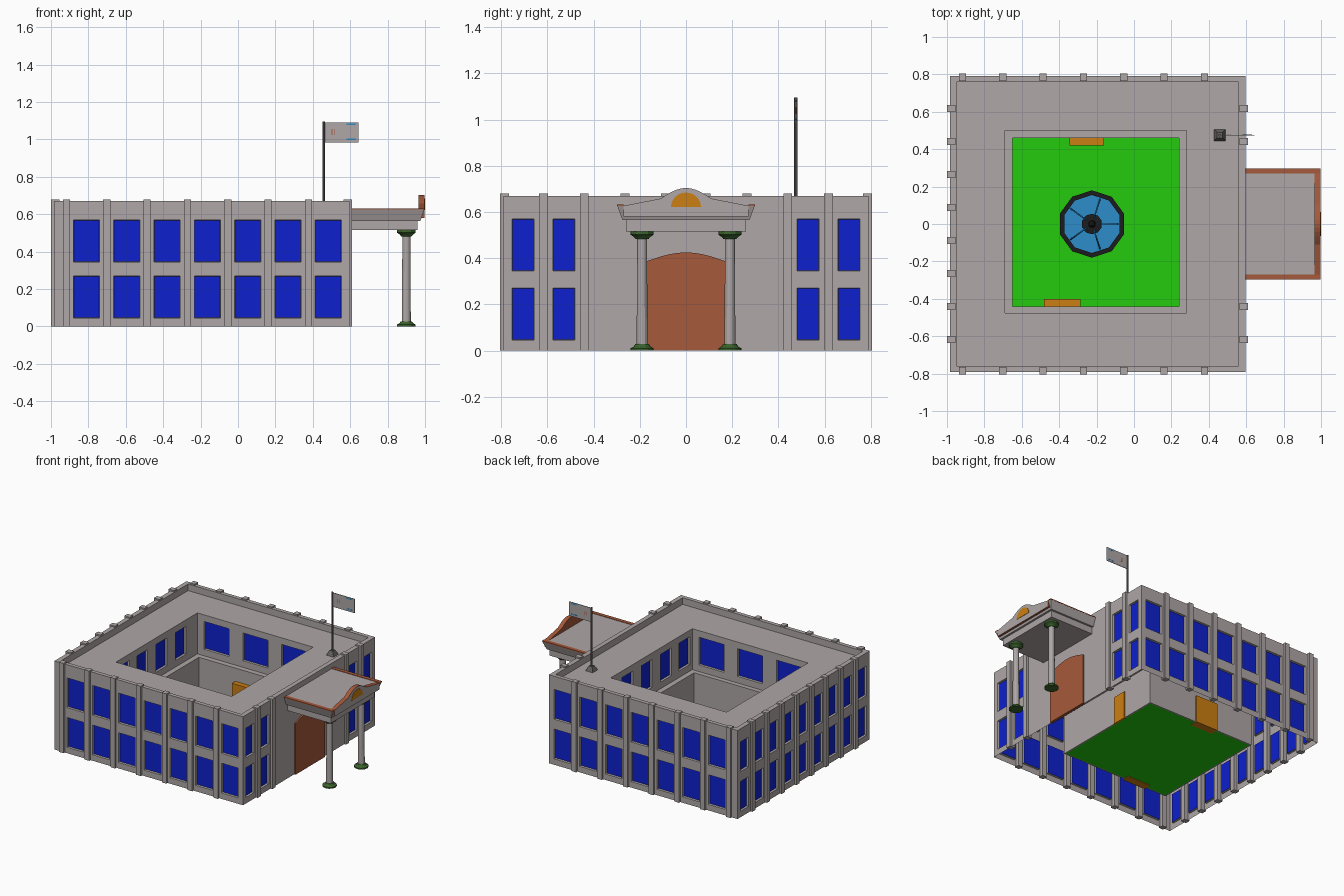
import bpy, bmesh, math

if "Cube" in bpy.data.objects:
    bpy.data.objects.remove(bpy.data.objects["Cube"])


def material(name, r, g, b):
    m = bpy.data.materials.new(name)
    m.diffuse_color = (r, g, b, 1)
    m.use_nodes = True
    m.node_tree.nodes["Principled BSDF"].inputs["Base Color"].default_value = m.diffuse_color
    return m


STONE = material("stone grey", .43, .385, .385)
GLASS = material("window blue", .004, .015, .62)
GRASS = material("grass green", .017, .6, .004)
BROWN = material("terracotta", .38, .1, .043)
ORANGE = material("door orange", .6, .21, .006)
BRONZE = material("bronze green", .045, .13, .026)
WATER = material("water blue", .026, .27, .6)
DARK = material("dark iron", .012, .012, .013)
STEEL = material("pole grey", .14, .13, .13)


def finish(name, bm, *mats, recalc=True):
    if recalc:
        bmesh.ops.recalc_face_normals(bm, faces=bm.faces)
    me = bpy.data.meshes.new(name)
    bm.to_mesh(me)
    bm.free()
    for m in mats:
        me.materials.append(m)
    ob = bpy.data.objects.new(name, me)
    bpy.context.collection.objects.link(ob)
    return ob


def frustum(name, a, z0, b, z1, mat):
    """Block between rectangle a at z0 and rectangle b at z1 (x0, x1, y0, y1)."""
    bm = bmesh.new()
    lo, hi = ([bm.verts.new((r[i], r[j], z)) for i, j in ((0, 2), (1, 2), (1, 3), (0, 3))]
              for r, z in ((a, z0), (b, z1)))
    bm.faces.new(lo)
    bm.faces.new(hi)
    for i in range(4):
        j = (i + 1) % 4
        bm.faces.new((lo[i], lo[j], hi[j], hi[i]))
    return finish(name, bm, mat)


def box(name, x0, x1, y0, y1, z0, z1, mat=STONE):
    return frustum(name, (x0, x1, y0, y1), z0, (x0, x1, y0, y1), z1, mat)


def ring(name, o, i, z0, z1, mat=STONE):
    """Rectangular frame between outer and inner rectangles."""
    box(name + "_front", o[0], o[1], o[2], i[2], z0, z1, mat)
    box(name + "_back", o[0], o[1], i[3], o[3], z0, z1, mat)
    box(name + "_left", o[0], i[0], i[2], i[3], z0, z1, mat)
    box(name + "_right", i[1], o[1], i[2], i[3], z0, z1, mat)


def prism(name, pts, x0, x1, front, rest):
    """Profile in y, z extruded along x; the +x face gets its own colour."""
    bm = bmesh.new()
    f = bm.faces.new([bm.verts.new((x0, y, z)) for y, z in pts])
    ext = bmesh.ops.extrude_face_region(bm, geom=[f])["geom"]
    bmesh.ops.translate(bm, vec=(x1 - x0, 0, 0),
                        verts=[v for v in ext if isinstance(v, bmesh.types.BMVert)])
    bmesh.ops.recalc_face_normals(bm, faces=bm.faces)
    for f in bm.faces:
        f.material_index = 0 if f.normal.x > .9 else 1
    return finish(name, bm, front, rest)


def lathe(name, prof, cx, cy, n, mat, turn=0.0):
    """Spin an (r, z) profile round a vertical axis."""
    bm = bmesh.new()
    rows = [[bm.verts.new((cx + r * math.cos(turn + 2 * math.pi * k / n),
                           cy + r * math.sin(turn + 2 * math.pi * k / n), z))
             for k in range(n)] for r, z in prof]
    for p, q in zip(rows, rows[1:]):
        for k in range(n):
            j = (k + 1) % n
            bm.faces.new((p[k], p[j], q[j], q[k]))
    bm.faces.new(rows[0])
    bm.faces.new(rows[-1])
    return finish(name, bm, mat)


def wall(name, axis, c, side, u0, u1, z0, z1, centres, width, rows):
    """Wall panel with recessed windows; side is the sign of its outward normal."""
    us = sorted([u0, u1] + [m + s * width / 2 for m in centres for s in (-1, 1)])
    zs = sorted([z0, z1] + [z for r in rows for z in r])
    bm = bmesh.new()
    grid = [[bm.verts.new((u, c, z) if axis == "x" else (c, u, z)) for u in us] for z in zs]
    panes = []
    for j in range(len(zs) - 1):
        for i in range(len(us) - 1):
            f = bm.faces.new((grid[j][i], grid[j][i + 1], grid[j + 1][i + 1], grid[j + 1][i]))
            f.normal_update()
            if (f.normal.y if axis == "x" else f.normal.x) * side < 0:
                f.normal_flip()
            if i % 2 and j % 2:
                panes.append(f)
    bm.normal_update()
    bmesh.ops.inset_individual(bm, faces=panes, thickness=.003, depth=-.015)
    for f in panes:
        f.material_index = 1
    return finish(name, bm, STONE, GLASS, recalc=False)


# Outer walls with two rows of windows
X0, X1, Y = -.985, .595, .79
ROWS = [(.045, .27), (.345, .57)]
long_c = [-.81 + .2155 * i for i in range(7)]
side_c = [-.705 + .17625 * i for i in range(9)]
wall("front_wall", "x", -Y, -1, X0, X1, 0, .61, long_c, .14, ROWS)
wall("back_wall", "x", Y, 1, X0, X1, 0, .61, long_c, .14, ROWS)
wall("left_wall", "y", X0, -1, -Y, Y, 0, .61, side_c, .095, ROWS)
wall("right_wall", "y", X1, 1, -Y, Y, 0, .61, side_c[:2] + side_c[-2:], .095, ROWS)

# Pilasters
for i in range(7):
    x = -.917 + .2155 * i
    for s, n in ((-1, "front"), (1, "back")):
        y = sorted((s * .765, s * .805))
        box(f"{n}_pilaster", x - .019, x + .019, *y, 0, .68)
for i in range(8):
    y = -.617 + .17625 * i
    box("left_pilaster", -1, -.955, y - .019, y + .019, 0, .68)
    if i in (0, 1, 6, 7):
        box("right_pilaster", .565, .61, y - .019, y + .019, 0, .68)

# Parapet, roof, upper courtyard walls
OUT, IN = (X0, X1, -Y, Y), (-.95, .56, -.76, .76)
WELL, COURT = (-.69, .28, -.475, .5), (-.65, .24, -.44, .46)
ring("parapet", OUT, IN, .61, .67)
ring("roof", IN, WELL, .61, .62)
UP = [(.36, .57)]
well_x, well_y = [-.53, -.205, .12], [.3, .07, -.16, -.38]
wall("court_back_upper", "x", WELL[3], -1, WELL[0], WELL[1], .31, .61, well_x, .21, UP)
wall("court_front_upper", "x", WELL[2], 1, WELL[0], WELL[1], .31, .61, well_x, .21, UP)
wall("court_left_upper", "y", WELL[0], 1, WELL[2], WELL[3], .31, .61, well_y, .13, UP)
wall("court_right_upper", "y", WELL[1], -1, WELL[2], WELL[3], .31, .61, well_y, .13, UP)

# Courtyard ledge, lower walls, lawn and doors
ring("court_ledge", WELL, COURT, .3, .31)
ring("court_lower_wall", (-.66, .25, -.45, .47), COURT, .005, .3)
box("lawn", *COURT, .005, .015, GRASS)
box("court_back_door", -.345, -.16, .42, .48, 0, .21, ORANGE)
box("court_front_door", -.48, -.285, -.46, -.4, 0, .21, ORANGE)
box("court_right_door", .243, .257, .09, .2, 0, .21, ORANGE)

# Fountain with ten-sided basin and five jets
FX, T = -.225, math.radians(18)
lathe("fountain_basin", [(.18, .015), (.18, .06), (.155, .06), (.155, .03)], FX, 0, 10, DARK, T)
lathe("fountain_water", [(.156, .03), (.156, .045)], FX, 0, 10, WATER, T)
lathe("fountain_column", [(.045, .04), (.03, .06), (.022, .13), (.055, .15), (.055, .16),
                          (.02, .165), (.015, .2), (.005, .21)], FX, 0, 10, DARK, T)
for k in range(5):
    a = 2 * math.pi * k / 5
    cu = bpy.data.curves.new("water_jet", "CURVE")
    cu.dimensions, cu.bevel_depth, cu.bevel_resolution = "3D", .004, 1
    sp = cu.splines.new("POLY")
    sp.points.add(6)
    for i, p in enumerate(sp.points):
        t = i / 6
        r = .03 + .11 * t
        p.co = (FX + r * math.cos(a), r * math.sin(a), .155 + .16 * t - .27 * t * t, 1)
    cu.materials.append(WATER)
    bpy.context.collection.objects.link(bpy.data.objects.new("water_jet", cu))

# Arched entrance door
door = [(-.175, 0), (.175, 0)] + [(.175 - .035 * i, .385 + .04 * math.sin(math.pi * i / 10))
                                 for i in range(11)]
prism("entrance_door", door, .585, .606, BROWN, BROWN)

# Portico columns
for s in (-1, 1):
    lathe("column_shaft", [(.024, .02), (.021, .49)], .9, s * .19, 12, STONE)
    lathe("column_base", [(.05, 0), (.05, .01), (.036, .018), (.03, .028)], .9, s * .19, 12, BRONZE)
    lathe("column_capital", [(.027, .482), (.036, .492), (.05, .502), (.05, .515)],
          .9, s * .19, 12, BRONZE)

# Portico roof: beam, flared cornice, terracotta rim, pediment
box("portico_beam", .59, .96, -.26, .26, .515, .565)
frustum("portico_cornice", (.59, .975, -.275, .275), .565, (.59, .996, -.297, .297), .625, STONE)
for s in (-1, 1):
    box("roof_rim_side", .595, .997, *sorted((s * .27, s * .298)), .625, .632, BROWN)
box("portico_roof", .59, .965, -.27, .27, .62, .629)
ped = [(-.27, .58), (.27, .58), (.27, .627)]
ped += [(.11 - .022 * i, .658 + .046 * math.sin(math.pi * i / 10)) for i in range(11)]
ped += [(-.27, .627)]
prism("pediment", ped, .965, .9975, STONE, BROWN)
fan = [(.065 * math.cos(math.pi * i / 12), .622 + .062 * math.sin(math.pi * i / 12))
       for i in range(13)]
prism("pediment_fan", fan, .99, 1, ORANGE, ORANGE)

# Flagpole and flag
PX, PY = .458, .475
frustum("flagpole_base", (PX - .03, PX + .03, PY - .03, PY + .03), .62,
        (PX - .015, PX + .015, PY - .015, PY + .015), .655, STEEL)
lathe("flagpole", [(.007, .65), (.007, 1.095)], PX, PY, 8, STEEL)
box("flag", PX, .645, PY - .002, PY + .002, .985, 1.092)
for x in (.5, .515):
    box("flag_bar", x, x + .004, PY - .003, PY + .003, 1.025, 1.055, BROWN)
for z in (.997, 1.077):
    box("flag_stripe", .58, .63, PY - .003, PY + .003, z, z + .008, WATER)
